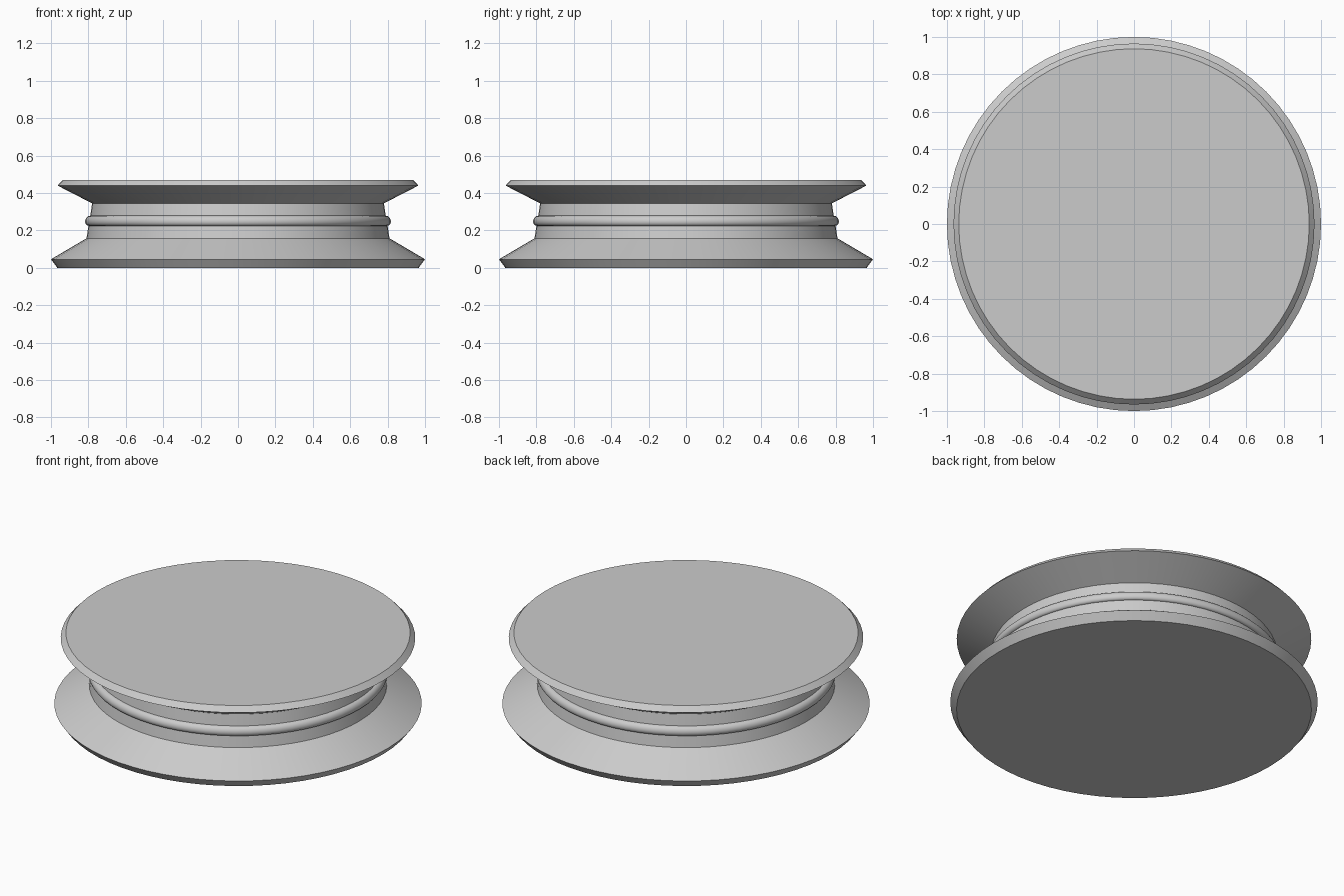
import bpy
import bmesh
from math import sin, cos, pi, radians

SIDES = 64
BEAD_STEPS = 10

cube = bpy.data.objects.get("Cube")
if cube:
    bpy.data.objects.remove(cube, do_unlink=True)

grey = bpy.data.materials.new("plain grey")
grey.use_nodes = True
colour = (0.6, 0.6, 0.6, 1)
grey.diffuse_color = colour
grey.node_tree.nodes["Principled BSDF"].inputs["Base Color"].default_value = colour


def lathe(name, profile):
    """Spin (radius, z) points round the z axis and cap both ends."""
    bm = bmesh.new()
    rings = []
    for r, z in profile:
        angles = [2 * pi * i / SIDES for i in range(SIDES)]
        rings.append([bm.verts.new((r * cos(a), r * sin(a), z)) for a in angles])
    for low, high in zip(rings, rings[1:]):
        for i in range(SIDES):
            j = (i + 1) % SIDES
            bm.faces.new((low[i], low[j], high[j], high[i]))
    bm.faces.new(rings[0][::-1])
    bm.faces.new(rings[-1])
    mesh = bpy.data.meshes.new(name)
    bm.to_mesh(mesh)
    bm.free()
    mesh.materials.append(grey)
    obj = bpy.data.objects.new(name, mesh)
    bpy.context.collection.objects.link(obj)
    bpy.ops.object.select_all(action="DESELECT")
    obj.select_set(True)
    bpy.context.view_layer.objects.active = obj
    bpy.ops.object.shade_smooth_by_angle(angle=radians(30))
    return obj


# Wide lower flange, rising to the foot of the neck
lower_flange = [(0.966, 0), (1, 0.046), (0.81, 0.158)]

# Rounded bead around the middle of the neck
bead = []
for i in range(BEAD_STEPS + 1):
    t = i / BEAD_STEPS
    radius = 0.8 - 0.01 * t + 0.022 * sin(pi * t)
    bead.append((radius, 0.252 - 0.027 * cos(pi * t)))

# Top of the neck and the smaller upper flange
upper_flange = [(0.78, 0.345), (0.965, 0.44), (0.937, 0.47)]

lathe("grooved_wheel", lower_flange + bead + upper_flange)
